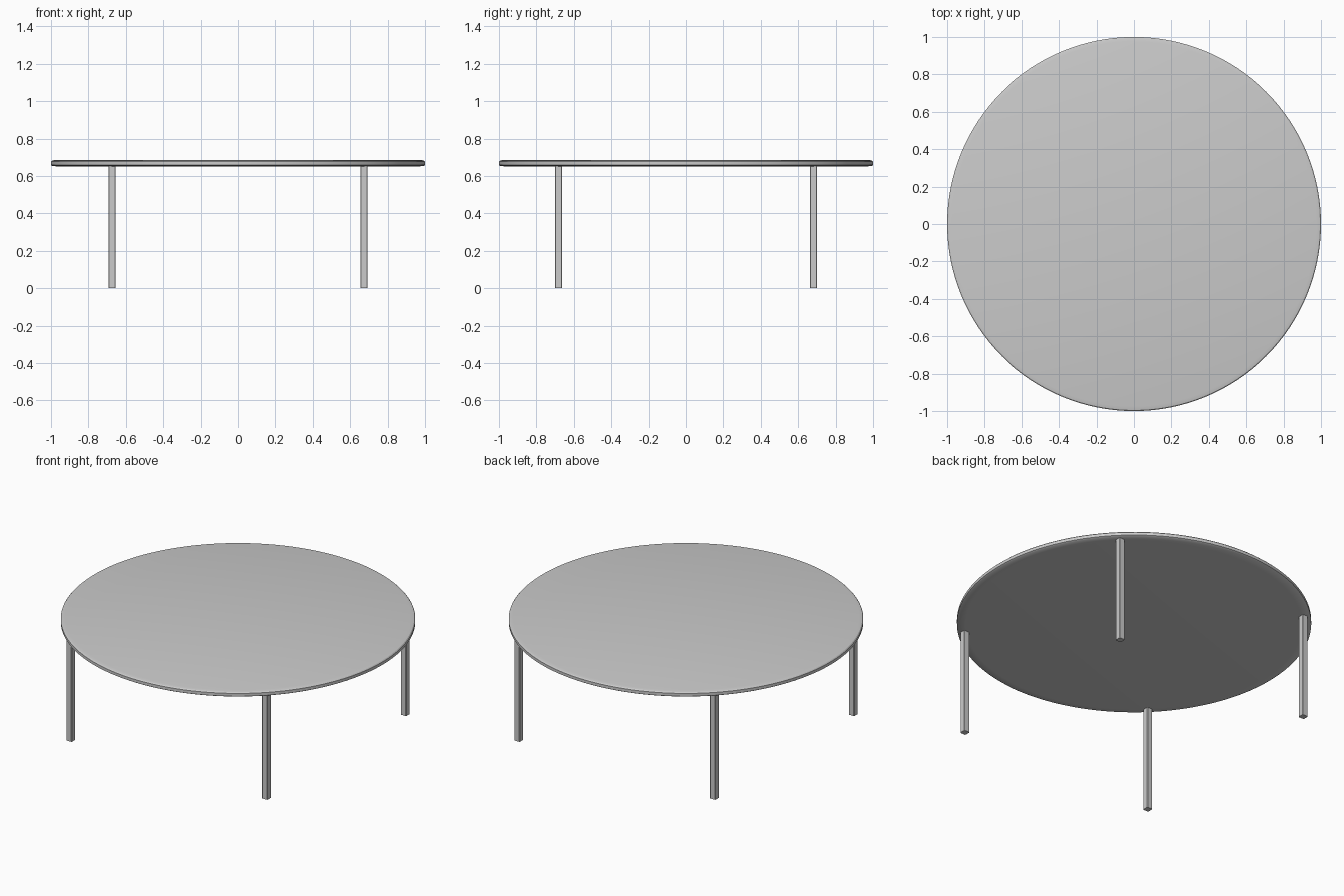
import bpy, bmesh, math

if "Cube" in bpy.data.objects:
    bpy.data.objects.remove(bpy.data.objects["Cube"])

def make_object(name, bm):
    bmesh.ops.recalc_face_normals(bm, faces=bm.faces)
    mesh = bpy.data.meshes.new(name)
    bm.to_mesh(mesh)
    bm.free()
    obj = bpy.data.objects.new(name, mesh)
    bpy.context.collection.objects.link(obj)
    return obj

# Round tabletop: stacked rings with softened rim, capped above and below
SEGMENTS = 128
profile = [(0.95, 0.650), (0.992, 0.653), (1.0, 0.658),
           (1.0, 0.676), (0.994, 0.682), (0.975, 0.686)]
bm = bmesh.new()
rings = [[bm.verts.new((r * math.cos(2 * math.pi * i / SEGMENTS),
                        r * math.sin(2 * math.pi * i / SEGMENTS), z))
          for i in range(SEGMENTS)] for r, z in profile]
for low, high in zip(rings, rings[1:]):
    for i in range(SEGMENTS):
        j = (i + 1) % SEGMENTS
        bm.faces.new((low[i], low[j], high[j], high[i]))
bm.faces.new(rings[0])
bm.faces.new(rings[-1])
top = make_object("tabletop", bm)
bpy.context.view_layer.objects.active = top
top.select_set(True)
bpy.ops.object.shade_smooth_by_angle(angle=math.radians(30))

# Four slim square legs
def leg(name, x, y):
    bm = bmesh.new()
    bmesh.ops.create_cube(bm, size=1)
    for v in bm.verts:
        v.co = (v.co.x * 0.038, v.co.y * 0.038, (v.co.z + 0.5) * 0.652)
    upright = [e for e in bm.edges
               if abs(e.verts[0].co.z - e.verts[1].co.z) > 0.1]
    bmesh.ops.bevel(bm, geom=upright, offset=0.003, segments=1, affect='EDGES')
    make_object(name, bm).location = (x, y, 0)

for side, sx in (("left", -1), ("right", 1)):
    for end, sy in (("front", -1), ("back", 1)):
        leg(f"{end}_{side}_leg", sx * 0.674, sy * 0.682)
